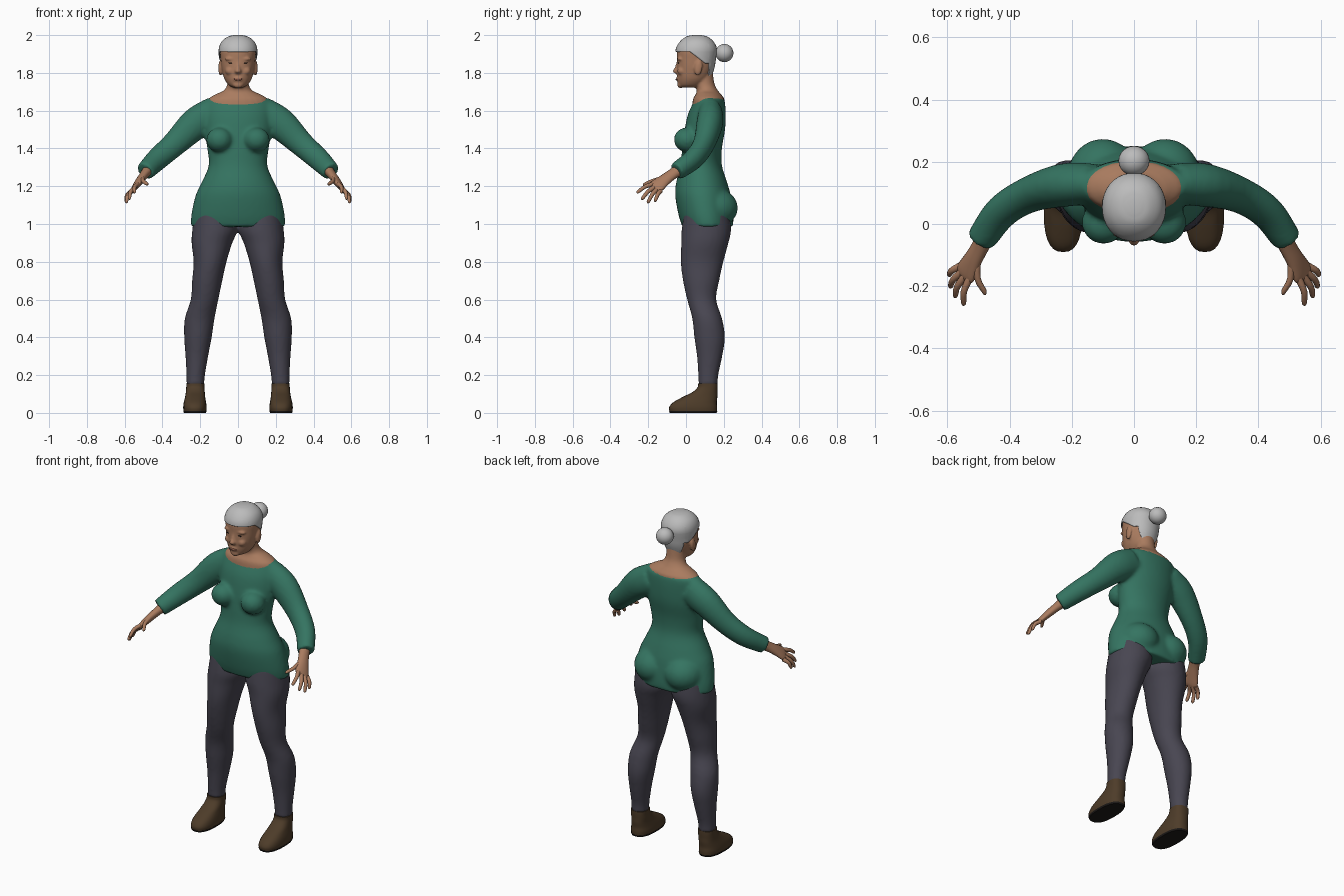
import bpy, bmesh, math
from mathutils import Vector, Matrix

if "Cube" in bpy.data.objects:
    bpy.data.objects.remove(bpy.data.objects["Cube"])


def material(name, r, g, b):
    m = bpy.data.materials.new(name)
    m.use_nodes = True
    m.diffuse_color = (r, g, b, 1)
    bsdf = m.node_tree.nodes["Principled BSDF"]
    bsdf.inputs["Base Color"].default_value = (r, g, b, 1)
    bsdf.inputs["Roughness"].default_value = 0.8
    return m


green = material("green wool", 0.035, 0.175, 0.12)
slate = material("slate cloth", 0.065, 0.061, 0.083)
skin = material("skin", 0.40, 0.20, 0.115)
lip = material("lip", 0.25, 0.10, 0.065)
grey = material("grey hair", 0.50, 0.50, 0.50)
brown = material("brown leather", 0.075, 0.045, 0.022)
dark = material("dark", 0.012, 0.010, 0.009)


def spline(secs, steps):
    """Catmull-Rom interpolation through section tuples."""
    p = [Vector(s) for s in secs]
    p = [2 * p[0] - p[1]] + p + [2 * p[-1] - p[-2]]
    out = []
    for i in range(1, len(p) - 2):
        a, b, c, d = p[i - 1:i + 3]
        for k in range(steps):
            t = k / steps
            out.append(0.5 * (2 * b + (c - a) * t + (2 * a - 5 * b + 4 * c - d) * t ** 2
                              + (3 * b - a - 3 * c + d) * t ** 3))
    return out + [p[-2]]


def loft(bm, secs, ref=None, side=1, n=28, power=2, steps=4):
    """Skin rings (x, y, z, radius a, radius b); rings lie flat unless ref is given."""
    pts = spline(secs, steps)
    rings = []
    for i, s in enumerate(pts):
        c = Vector(s[:3])
        u, v = Vector((1, 0, 0)), Vector((0, 1, 0))
        if ref:
            t = Vector(pts[min(i + 1, len(pts) - 1)][:3]) - Vector(pts[max(i - 1, 0)][:3])
            u = t.cross(Vector(ref)).normalized()
            v = t.cross(u).normalized()
        ring = []
        for k in range(n):
            a = math.tau * k / n
            ca, sa = math.cos(a), math.sin(a)
            q = c + u * s[3] * math.copysign(abs(ca) ** (2 / power), ca) \
                  + v * s[4] * math.copysign(abs(sa) ** (2 / power), sa)
            q.x *= side
            ring.append(bm.verts.new(q))
        rings.append(ring)
    for r, q in zip(rings, rings[1:]):
        for k in range(n):
            j = (k + 1) % n
            bm.faces.new((r[k], r[j], q[j], q[k]))
    bm.faces.new(rings[0])
    bm.faces.new(rings[-1])


def ball(bm, centre, radii, tilt=0):
    m = Matrix.Translation(centre) @ Matrix.Rotation(tilt, 4, 'X') @ Matrix.Diagonal((*radii, 1))
    bmesh.ops.create_uvsphere(bm, u_segments=24, v_segments=14, radius=1, matrix=m)


def finish(bm, name, mat, voxel=0, smooth=4):
    bmesh.ops.recalc_face_normals(bm, faces=bm.faces)
    for f in bm.faces:
        f.smooth = True
    me = bpy.data.meshes.new(name)
    bm.to_mesh(me)
    bm.free()
    me.set_sharp_from_angle(angle=math.radians(50))
    me.materials.append(mat)
    ob = bpy.data.objects.new(name, me)
    bpy.context.collection.objects.link(ob)
    if voxel:
        r = ob.modifiers.new("Blend", 'REMESH')
        r.mode, r.voxel_size, r.use_smooth_shade = 'VOXEL', voxel, True
        s = ob.modifiers.new("Soften", 'SMOOTH')
        s.factor, s.iterations = 0.5, smooth
    return ob


# Sweater: torso, sleeves, bust and seat blended together
bm = bmesh.new()
loft(bm, [(0, .115, .985, .25, .135), (0, .105, 1.05, .247, .145), (0, .09, 1.15, .225, .147),
          (0, .083, 1.22, .193, .135), (0, .08, 1.31, .155, .11), (0, .085, 1.40, .163, .105),
          (0, .10, 1.50, .178, .107), (0, .11, 1.58, .18, .10), (0, .122, 1.64, .175, .085),
          (0, .126, 1.668, .16, .075)], n=40)
for s in (1, -1):
    loft(bm, [(.13, .13, 1.585, .088, .065), (.225, .125, 1.53, .085, .07),
              (.335, .095, 1.425, .067, .058), (.425, .04, 1.345, .06, .053),
              (.492, -.05, 1.278, .05, .047)], ref=(0, 1, 0), side=s)
    ball(bm, (s * .098, .005, 1.445), (.07, .07, .065), -.3)
    ball(bm, (s * .10, .15, 1.085), (.115, .125, .105))
finish(bm, "sweater", green, 0.011, 5)

# Trousers
bm = bmesh.new()
for s in (1, -1):
    loft(bm, [(.12, .11, 1.06, .11, .12), (.122, .108, .97, .12, .131), (.138, .10, .90, .108, .125),
              (.148, .085, .80, .087, .113), (.163, .08, .70, .08, .096), (.177, .083, .60, .073, .077),
              (.203, .112, .50, .079, .079), (.212, .125, .40, .073, .081), (.218, .125, .30, .06, .067),
              (.224, .118, .20, .049, .053), (.226, .117, .145, .047, .051)], side=s)
finish(bm, "trousers", slate, 0.011, 3)

# Shoes and soles
bm, sole = bmesh.new(), bmesh.new()
for s in (1, -1):
    loft(bm, [(.228, .038, .008, .06, .126), (.228, .038, .03, .062, .127), (.228, .047, .055, .059, .116),
              (.227, .075, .085, .053, .091), (.226, .10, .11, .05, .066), (.226, .114, .135, .048, .053),
              (.226, .116, .156, .048, .051)], side=s, power=2.5)
    loft(sole, [(.228, .038, 0, .058, .124), (.228, .038, .01, .062, .128)], side=s, power=2.5, steps=1)
finish(bm, "shoes", brown)
finish(sole, "soles", dark)

# Hands with fingers running from knuckle to tip
palm_normal = (-.71, .05, -.635)
fingers = [((.528, -.172, 1.212), (.55, -.262, 1.166)), ((.543, -.167, 1.195), (.578, -.236, 1.131)),
           ((.553, -.154, 1.184), (.594, -.204, 1.112)), ((.558, -.135, 1.175), (.598, -.165, 1.12)),
           ((.503, -.10, 1.25), (.48, -.228, 1.208))]
bm = bmesh.new()
for s in (1, -1):
    loft(bm, [(.465, -.015, 1.30, .033, .033), (.493, -.07, 1.265, .031, .024), (.518, -.115, 1.232, .035, .021),
              (.54, -.155, 1.20, .043, .016), (.547, -.172, 1.188, .036, .009)], ref=palm_normal, side=s, n=20)
    for i, (base, tip) in enumerate(fingers):
        b, t = Vector(base), Vector(tip)
        rise = Vector((.008, 0, .008)) if i < 4 else Vector((.012, -.01, 0))
        loft(bm, [(*b, .013, .012), (*(b.lerp(t, .5) + rise), .0105, .0105),
                  (*b.lerp(t, .9), .009, .008), (*t, .003, .003)],
             ref=palm_normal, side=s, n=12, steps=3)
finish(bm, "hands", skin)

# Head, neck and collar area
skull = [(.02, 1.722, .025, .045), (.025, 1.735, .05, .064), (.037, 1.77, .073, .083),
         (.046, 1.82, .086, .095), (.051, 1.87, .092, .099), (.055, 1.92, .094, .101),
         (.057, 1.96, .078, .08), (.057, 1.985, .045, .048), (.057, 1.993, .012, .013)]
bm = bmesh.new()
loft(bm, [(0, y, z, a, b) for y, z, a, b in skull], n=36, power=2.15)
loft(bm, [(0, .116, 1.61, .165, .085), (0, .12, 1.66, .158, .083), (0, .118, 1.688, .115, .066),
          (0, .112, 1.708, .074, .056), (0, .098, 1.745, .056, .052), (0, .085, 1.82, .056, .055)])
loft(bm, [(0, -.035, 1.865, .009, .012), (0, -.045, 1.83, .011, .014), (0, -.053, 1.808, .018, .018),
          (0, -.045, 1.796, .012, .010)], n=16)
ball(bm, (0, -.03, 1.737), (.027, .016, .018))
ball(bm, (0, -.035, 1.768), (.03, .018, .017))
for s in (1, -1):
    ball(bm, (s * .04, -.022, 1.81), (.028, .024, .024))
    ball(bm, (s * .036, -.031, 1.874), (.034, .016, .010))
    ball(bm, (s * .093, .066, 1.826), (.011, .021, .041), -.15)
finish(bm, "head_and_neck", skin, 0.006, 3)

# Face details
bm, mouth = bmesh.new(), bmesh.new()
for s in (1, -1):
    ball(bm, (s * .036, -.039, 1.853), (.014, .005, .0035))
finish(bm, "eyes", dark)
ball(mouth, (0, -.049, 1.766), (.024, .006, .006))
finish(mouth, "mouth", lip)

# Hair cap trimmed along the hairline
bm = bmesh.new()
loft(bm, [(0, y, z + .007 * (z > 1.9), a + .008, b + .008) for y, z, a, b in skull], n=36, power=2.1)
cuts = [((0, 0, 1.912), (0, 0, 1)), ((0, .02, 1.912), (0, .75, 1)),
        ((0, 0, 1.85), (0, 0, 1)), ((0, .122, 0), (0, 1, 0)), ((0, 0, 1.77), (0, 0, 1))]
for co, no in cuts:
    bmesh.ops.bisect_plane(bm, geom=bm.verts[:] + bm.edges[:] + bm.faces[:], plane_co=co, plane_no=no)


def above(c, cut):
    return (c - Vector(cut[0])).dot(Vector(cut[1])) > 0


def is_hair(c):
    front, temple, ear, nape, bottom = (above(c, k) for k in cuts)
    return front or (temple and ear) or (nape and bottom)


bare = [f for f in bm.faces if not is_hair(f.calc_center_median())]
bmesh.ops.delete(bm, geom=bare, context='FACES')
hair = finish(bm, "hair", grey)
thick = hair.modifiers.new("Thickness", 'SOLIDIFY')
thick.thickness, thick.offset = 0.006, -1

# Bun at the back of the head
bm = bmesh.new()
ball(bm, (0, .203, 1.905), (.05, .048, .048))
finish(bm, "hair_bun", grey)
